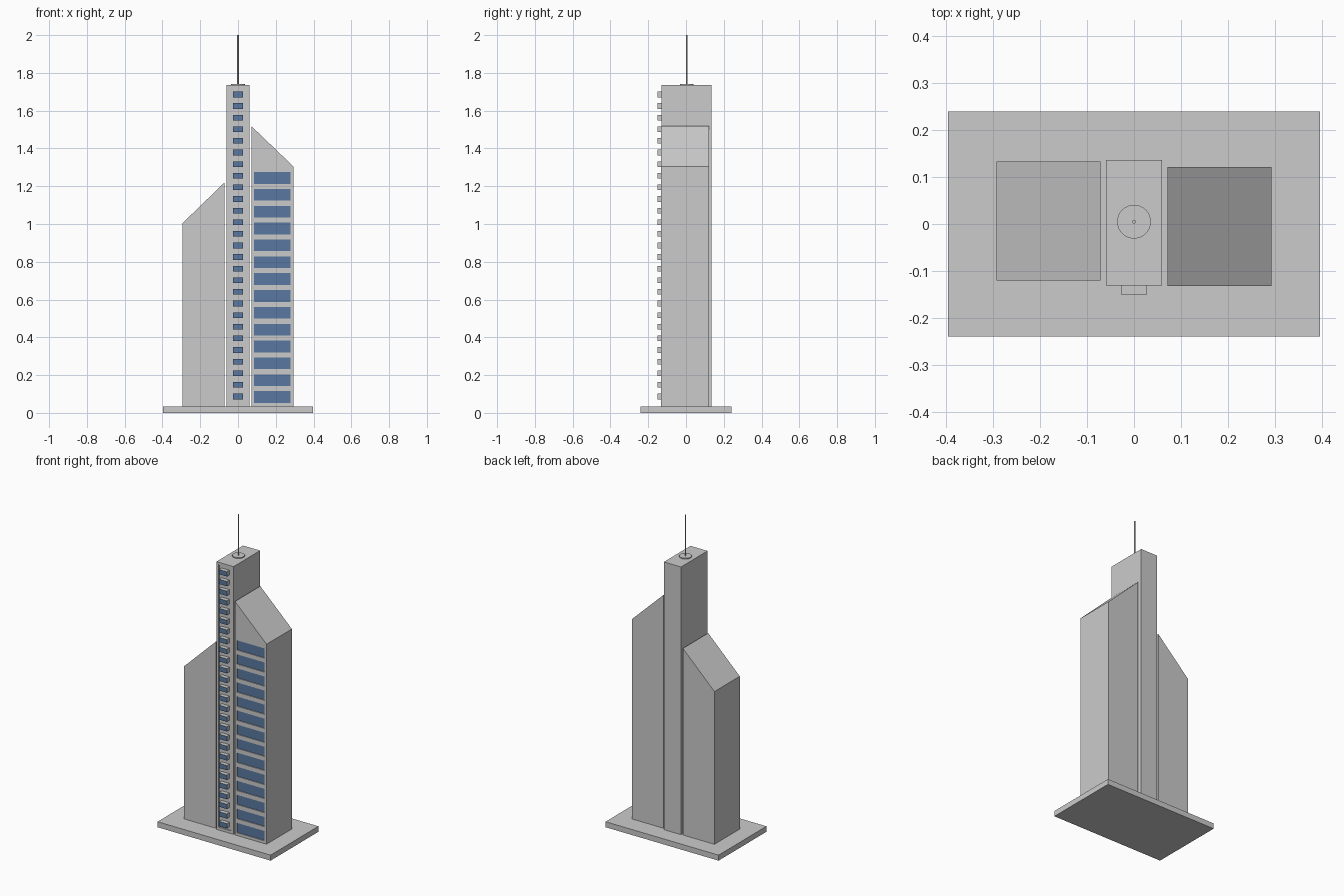
import bpy, bmesh

if "Cube" in bpy.data.objects:
    bpy.data.objects.remove(bpy.data.objects["Cube"])

glass = bpy.data.materials.new("blue_glass")
glass.diffuse_color = (0.10, 0.19, 0.36, 1)
glass.use_nodes = True
glass.node_tree.nodes["Principled BSDF"].inputs["Base Color"].default_value = glass.diffuse_color
grey = bpy.data.materials.new("grey_concrete")
grey.diffuse_color = (0.6, 0.6, 0.6, 1)
grey.use_nodes = True
grey.node_tree.nodes["Principled BSDF"].inputs["Base Color"].default_value = grey.diffuse_color


def finish(bm, name):
    bmesh.ops.recalc_face_normals(bm, faces=bm.faces)
    mesh = bpy.data.meshes.new(name)
    bm.to_mesh(mesh)
    bm.free()
    ob = bpy.data.objects.new(name, mesh)
    bpy.context.collection.objects.link(ob)
    return ob


def prism(bm, profile, y0, y1):
    """Extrude an x-z outline from y0 to y1."""
    face = bm.faces.new([bm.verts.new((x, y0, z)) for x, z in profile])
    out = bmesh.ops.extrude_face_region(bm, geom=[face])
    verts = [v for v in out["geom"] if isinstance(v, bmesh.types.BMVert)]
    bmesh.ops.translate(bm, verts=verts, vec=(0, y1 - y0, 0))


def box(bm, x0, x1, y0, y1, z0, z1):
    prism(bm, [(x0, z0), (x1, z0), (x1, z1), (x0, z1)], y0, y1)


def solid(name, profile, y0, y1):
    bm = bmesh.new()
    prism(bm, profile, y0, y1)
    return finish(bm, name)


def boxes(name, items):
    bm = bmesh.new()
    for it in items:
        box(bm, *it)
    return finish(bm, name)


def carve(target, items):
    cutter = boxes("cutter", items)
    cutter.hide_render = True
    mod = target.modifiers.new("carve", "BOOLEAN")
    mod.operation = "DIFFERENCE"
    mod.solver = "EXACT"
    mod.object = cutter
    bpy.context.view_layer.objects.active = target
    bpy.ops.object.modifier_apply(modifier=mod.name)
    bpy.data.objects.remove(cutter)


def cylinder(name, r, z0, z1, sides):
    bpy.ops.mesh.primitive_cylinder_add(vertices=sides, radius=r, depth=z1 - z0,
                                        location=(0, 0.005, (z0 + z1) / 2))
    bpy.context.object.name = name
    bpy.ops.object.shade_smooth_by_angle()


BASE = 0.035

# Ground slab
boxes("base_slab", [(-0.397, 0.397, -0.24, 0.24, 0, BASE)])

# Left wing with sloping roof
solid("left_wing", [(-0.293, BASE), (-0.071, BASE), (-0.071, 1.22), (-0.293, 1.005)],
      -0.121, 0.133)

# Right wing with recessed ribbon windows
right = solid("right_wing", [(0.071, BASE), (0.293, BASE), (0.293, 1.305), (0.071, 1.518)],
              -0.132, 0.122)
rows = [0.084 + i * 0.0892 for i in range(14)]
carve(right, [(0.086, 0.278, -0.15, -0.125, z - 0.031, z + 0.031) for z in rows])
panes = boxes("ribbon_windows",
              [(0.086, 0.278, -0.1265, -0.123, z - 0.031, z + 0.031) for z in rows])
panes.data.materials.append(glass)

# Central tower with a shallow front recess
tower = boxes("central_tower", [(-0.06, 0.06, -0.131, 0.136, BASE, 1.735)])
carve(tower, [(-0.044, 0.044, -0.15, -0.125, 0.053, 1.72)])

# Projecting window bays with glazed fronts
bays = boxes("window_bays", [(-0.027, 0.027, -0.151, -0.123, z - 0.015, z + 0.015)
                             for z in [0.087 + i * 0.0615 for i in range(27)]])
bays.data.materials.append(grey)
bays.data.materials.append(glass)
for p in bays.data.polygons:
    p.material_index = 1 if p.normal.y < -0.9 else 0

# Roof disc and antenna
cylinder("roof_disc", 0.036, 1.73, 1.741, 32)
cylinder("antenna", 0.004, 1.735, 2.0, 16)
